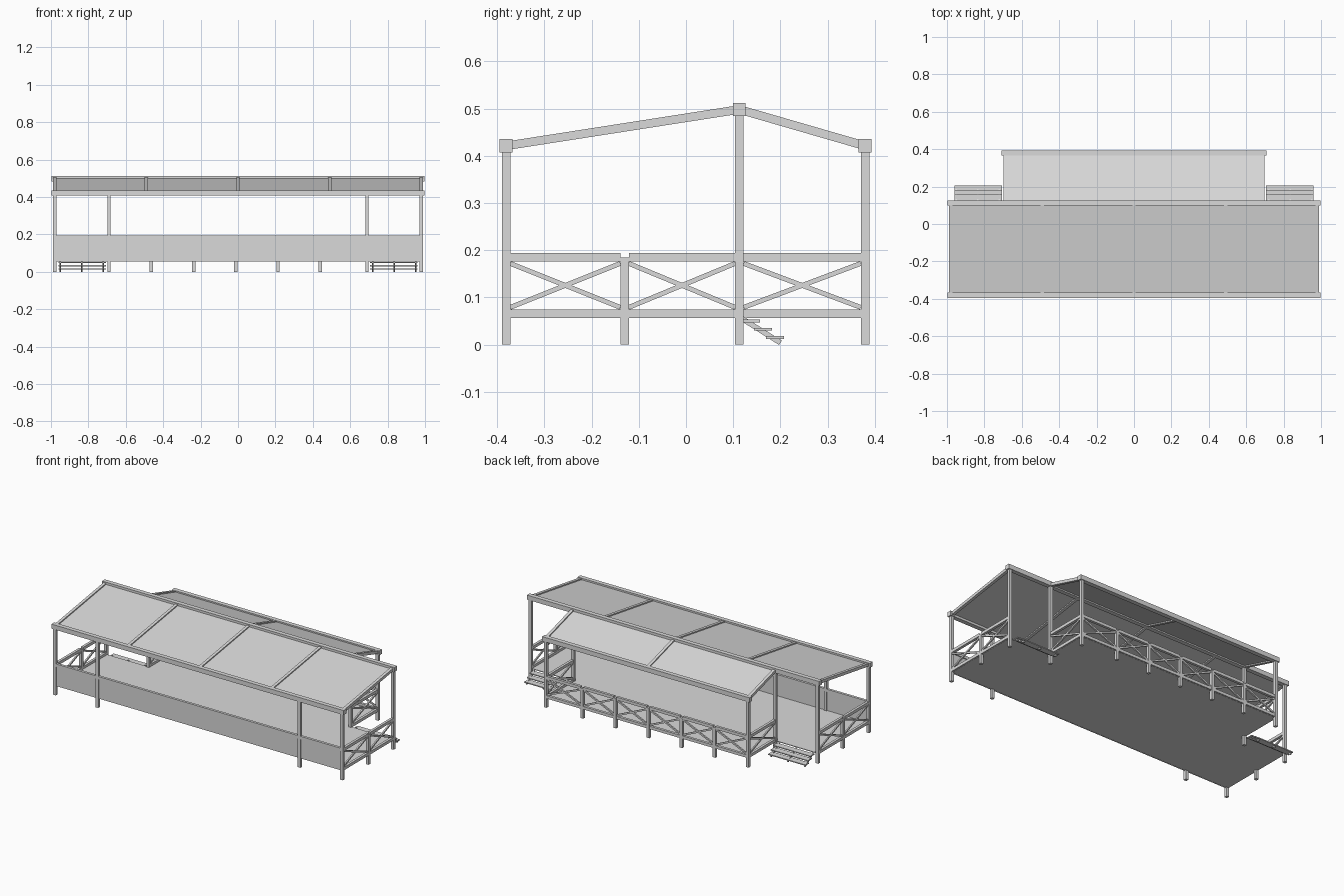
import bpy, bmesh
from mathutils import Vector, Matrix

cube = bpy.data.objects.get("Cube")
if cube:
    bpy.data.objects.remove(cube, do_unlink=True)

GREY = (0.7, 0.7, 0.7, 1)
mat = bpy.data.materials.new("plain grey")
mat.use_nodes = True
mat.diffuse_color = GREY
mat.node_tree.nodes["Principled BSDF"].inputs["Base Color"].default_value = GREY


def part(name, bars):
    """One object made of straight bars: (start, end, width, height)."""
    bm = bmesh.new()
    for a, b, w, h in bars:
        a, b = Vector(a), Vector(b)
        d = (b - a).normalized()
        side = d.cross(Vector((0, 0, 1)))
        side = side.normalized() if side.length > 0.01 else Vector((1, 0, 0))
        up = side.cross(d)
        rot = Matrix((side, d, up)).transposed().to_4x4()
        size = Matrix.Diagonal((w, (b - a).length, h, 1))
        bmesh.ops.create_cube(bm, size=1, matrix=Matrix.Translation((a + b) / 2) @ rot @ size)
    me = bpy.data.meshes.new(name)
    bm.to_mesh(me)
    bm.free()
    me.materials.append(mat)
    ob = bpy.data.objects.new(name, me)
    bpy.context.collection.objects.link(ob)
    return ob


# Plan positions and heights
XO, XI = 0.98, 0.69                      # half widths of main deck and rear bay
YF, YS, YM, YB = -0.381, -0.13, 0.113, 0.379
T = 0.018                                # timber size
EAVE, RIDGE = 0.421, 0.498
LOW, TOP = 0.066, 0.185                  # rail centre heights
SIDES = (("right", -1), ("left", 1))
short_x = [-0.463 + 0.2257 * i for i in range(5)]


def post(x, y, top):
    return ((x, y, 0), (x, y, top), T, T)


# Posts
for label, s in SIDES:
    part(label + "_front_posts", [post(s * x, YF, EAVE) for x in (XO, XI)])
    part(label + "_ridge_posts", [post(s * x, YM, RIDGE) for x in (XO, XI)])
    part(label + "_back_post", [post(s * XI, YB, EAVE)])
    part(label + "_side_short_post", [post(s * XO, YS, TOP)])
part("back_short_posts", [post(x, YB, TOP) for x in short_x])


def railing(name, points):
    """Top and bottom rails with a crossed brace in every bay."""
    bars = []
    for p, q in zip(points, points[1:]):
        p, q = Vector((*p, 0)), Vector((*q, 0))
        inset = (q - p).normalized() * T / 2
        p, q = p + inset, q - inset
        up = Vector((0, 0, 1))
        for z in (LOW, TOP):
            bars.append((p + up * z, q + up * z, T - 0.002, T))
        lo, hi = up * (LOW + 0.013), up * (TOP - 0.013)
        bars.append((p + lo, q + hi, 0.009, 0.01))
        bars.append((p + hi, q + lo, 0.008, 0.01))
    part(name, bars)


# Crossed railings
for label, s in SIDES:
    railing(label + "_main_railing", [(s * XO, y) for y in (YF, YS, YM)])
    railing(label + "_rear_bay_railing", [(s * XI, y) for y in (YM, YB)])
railing("back_railing", [(x, YB) for x in [-XI] + short_x + [XI]])

# Solid front parapet with its rail
part("front_panel", [((-XO, YF, 0.117), (XO, YF, 0.117), 0.005, 0.124)])
part("front_rail", [((-XO, YF, TOP), (XO, YF, TOP), T - 0.002, T)])

# Deck
part("main_floor", [((0, YF, 0.058), (0, YM, 0.058), 2 * XO, 0.004)])
part("rear_bay_floor", [((0, YM, 0.058), (0, YB, 0.058), 2 * XI, 0.004)])

# Roof beams
for name, half, y, z in (("front_eave_beam", 0.998, YF, EAVE),
                         ("ridge_beam", 0.998, YM, RIDGE),
                         ("back_eave_beam", 0.708, YB, EAVE)):
    part(name, [((-half, y, z), (half, y, z), 0.027, 0.028)])

# Roof slopes and rafters
for name, half, y, count in (("front", XO, YF, 5), ("back", XI, YB, 3)):
    xs = [-half + 2 * half * i / (count - 1) for i in range(count)]
    part(name + "_rafters", [((x, y, EAVE), (x, YM, RIDGE), T, T) for x in xs])
    part(name + "_roof", [((0, y, EAVE), (0, YM, RIDGE), 2 * half, 0.004)])

# Steps in the two rear corners
for label, s in SIDES:
    part(label + "_step_stringers",
         [((s * x, YM + 0.006, 0.055), (s * x, 0.2, 0.004), 0.008, 0.011)
          for x in (0.72, 0.835, 0.95)])
    part(label + "_step_treads",
         [((s * 0.706, 0.138 + 0.025 * i, 0.05 - 0.0175 * i),
           (s * 0.96, 0.138 + 0.025 * i, 0.05 - 0.0175 * i), 0.038, 0.006)
          for i in range(3)])
